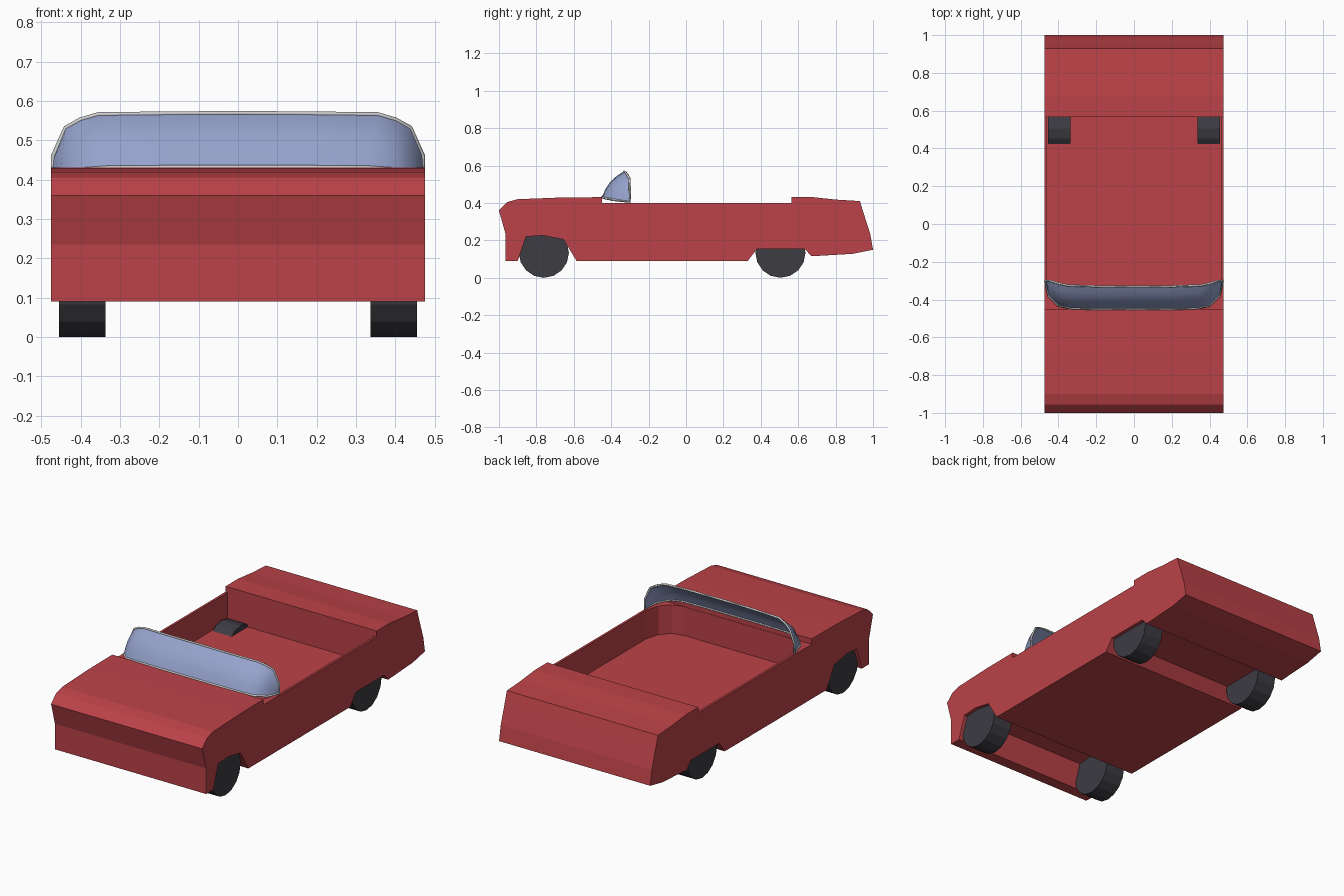
import bpy, bmesh, math
from mathutils import Vector

if "Cube" in bpy.data.objects:
    bpy.data.objects.remove(bpy.data.objects["Cube"])


def material(name, color):
    m = bpy.data.materials.new(name)
    m.diffuse_color = (*color, 1)
    m.use_nodes = True
    m.node_tree.nodes["Principled BSDF"].inputs["Base Color"].default_value = m.diffuse_color
    return m


RED = material("red_paint", (0.50, 0.055, 0.065))
BLACK = material("tyre_black", (0.045, 0.045, 0.055))
GLASS = material("blue_glass", (0.30, 0.36, 0.60))


def add_object(name, bm, mat=None):
    bmesh.ops.recalc_face_normals(bm, faces=bm.faces)
    me = bpy.data.meshes.new(name)
    bm.to_mesh(me)
    bm.free()
    ob = bpy.data.objects.new(name, me)
    bpy.context.collection.objects.link(ob)
    if mat:
        me.materials.append(mat)
    return ob


def prism(name, outline, offset, mat=None):
    """Extrude a closed 3D outline along offset."""
    bm = bmesh.new()
    face = bm.faces.new([bm.verts.new(p) for p in outline])
    ext = bmesh.ops.extrude_face_region(bm, geom=[face], use_keep_orig=True)
    new = [v for v in ext["geom"] if isinstance(v, bmesh.types.BMVert)]
    bmesh.ops.translate(bm, verts=new, vec=offset)
    return add_object(name, bm, mat)


# Body: side profile (y, z) with wheel notches, extruded across the width
W = 0.475
profile = [(-0.965, 0.09), (-0.965, 0.235), (-1, 0.36), (-0.955, 0.405), (-0.90, 0.42),
           (-0.67, 0.429), (-0.45, 0.431), (-0.45, 0.40), (0.565, 0.40), (0.565, 0.431),
           (0.68, 0.431), (0.80, 0.418), (0.93, 0.41), (0.945, 0.36), (0.985, 0.235),
           (1, 0.15), (0.89, 0.128), (0.67, 0.115), (0.635, 0.155), (0.38, 0.155),
           (0.33, 0.09), (-0.585, 0.09), (-0.655, 0.205), (-0.765, 0.226), (-0.855, 0.22),
           (-0.90, 0.09)]
body = prism("car_body", [(-W, y, z) for y, z in profile], (2 * W, 0, 0), RED)

# Cockpit opening with rounded front corners
half = [(0.462, 0.567), (0.462, -0.30), (0.44, -0.38), (0.39, -0.432), (0.33, -0.448)]
plan = half + [(-x, y) for x, y in reversed(half)]
cutter = prism("cockpit_cutter", [(x, y, 0.237) for x, y in plan], (0, 0, 0.4), RED)
cutter.hide_render = True
mod = body.modifiers.new("cockpit", "BOOLEAN")
mod.operation = 'DIFFERENCE'
mod.solver = 'EXACT'
mod.object = cutter
bpy.context.view_layer.objects.active = body
bpy.ops.object.modifier_apply(modifier=mod.name)
bpy.data.objects.remove(cutter)

# Wheels
for end, y in (("front", -0.76), ("rear", 0.505)):
    for side, x in (("left", -0.396), ("right", 0.396)):
        bpy.ops.mesh.primitive_cylinder_add(vertices=16, radius=0.134, depth=0.118,
                                            location=(x, y, 0.134),
                                            rotation=(0, math.pi / 2, 0))
        wheel = bpy.context.object
        wheel.name = f"{end}_{side}_wheel"
        wheel.data.materials.append(BLACK)


# Windscreen: wraparound glass lofted from the base curve to the top rim
def mirrored(pts):
    return [Vector((-x, y, z)) for x, y, z in reversed(pts[1:])] + [Vector(p) for p in pts]


base = mirrored([(0, -0.45, 0.431), (0.18, -0.45, 0.431), (0.33, -0.447, 0.430),
                 (0.40, -0.432, 0.425), (0.452, -0.38, 0.415), (0.47, -0.30, 0.405)])
rim = mirrored([(0, -0.331, 0.569), (0.18, -0.331, 0.568), (0.355, -0.325, 0.566),
                (0.40, -0.315, 0.553), (0.438, -0.303, 0.532), (0.47, -0.30, 0.46)])
ROWS = 4
bm = bmesh.new()
grid = []
for r in range(ROWS + 1):
    t = r / ROWS
    bulge = math.sin(math.pi * t) * 0.014
    row = []
    for b, p in zip(base, rim):
        k = bulge * min(1, (p - b).length / 0.18)
        row.append(bm.verts.new(b.lerp(p, t) + Vector((0, -k, k))))
    grid.append(row)
for lo, hi in zip(grid, grid[1:]):
    for i in range(len(lo) - 1):
        bm.faces.new((lo[i], lo[i + 1], hi[i + 1], hi[i]))
glass = add_object("windscreen_glass", bm, GLASS)
bpy.ops.object.select_all(action='DESELECT')
glass.select_set(True)
bpy.context.view_layer.objects.active = glass
bpy.ops.object.shade_smooth_by_angle(angle=math.radians(50))

# Grey windscreen frame following the glass edge
cu = bpy.data.curves.new("windscreen_frame", 'CURVE')
cu.dimensions = '3D'
cu.bevel_depth = 0.006
cu.bevel_resolution = 0
loop = rim + list(reversed(base))
sp = cu.splines.new('POLY')
sp.points.add(len(loop) - 1)
for pt, co in zip(sp.points, loop):
    pt.co = (*co, 1)
sp.use_cyclic_u = True
frame = bpy.data.objects.new("windscreen_frame", cu)
bpy.context.collection.objects.link(frame)
